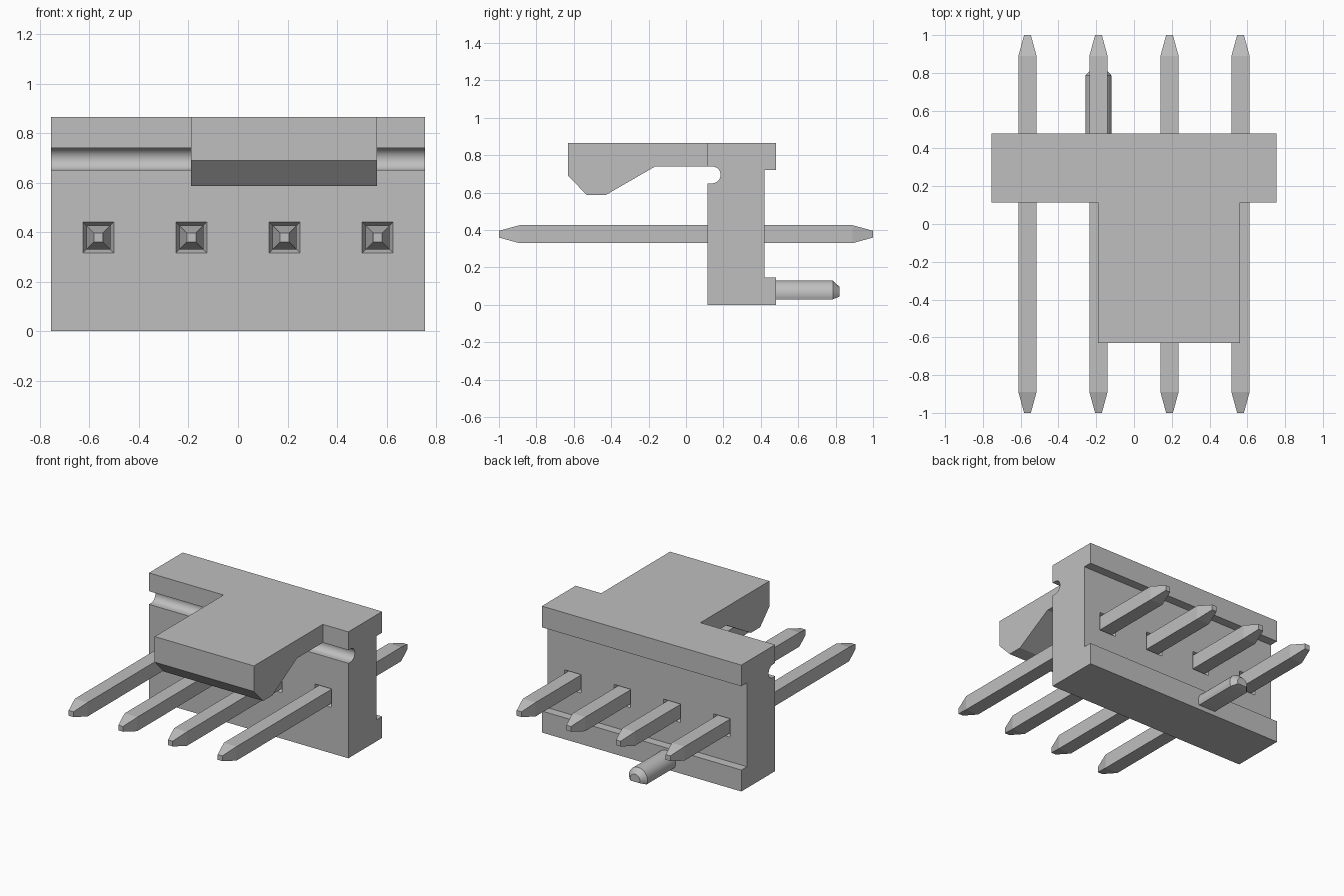
import bpy, bmesh, math

cube = bpy.data.objects.get("Cube")
if cube:
    bpy.data.objects.remove(cube, do_unlink=True)

grey = bpy.data.materials.new("light_grey")
grey.use_nodes = True
colour = (0.52, 0.52, 0.52, 1)
grey.diffuse_color = colour
bsdf = next(n for n in grey.node_tree.nodes if n.type == 'BSDF_PRINCIPLED')
bsdf.inputs["Base Color"].default_value = colour


def loft(name, rings):
    """Closed solid through matching rings of 3D points."""
    bm = bmesh.new()
    loops = [[bm.verts.new(p) for p in ring] for ring in rings]
    n = len(loops[0])
    bm.faces.new(loops[0])
    bm.faces.new(loops[-1])
    for a, b in zip(loops, loops[1:]):
        for i in range(n):
            j = (i + 1) % n
            bm.faces.new((a[i], a[j], b[j], b[i]))
    bmesh.ops.recalc_face_normals(bm, faces=bm.faces)
    mesh = bpy.data.meshes.new(name)
    bm.to_mesh(mesh)
    bm.free()
    mesh.materials.append(grey)
    ob = bpy.data.objects.new(name, mesh)
    bpy.context.collection.objects.link(ob)
    return ob


def prism(name, profile, x0, x1):
    """Extrude a (y, z) profile along x."""
    return loft(name, [[(x, y, z) for y, z in profile] for x in (x0, x1)])


def square(x, y, z, h):
    return [(x - h, y, z - h), (x + h, y, z - h), (x + h, y, z + h), (x - h, y, z + h)]


def activate(ob):
    bpy.ops.object.select_all(action='DESELECT')
    ob.select_set(True)
    bpy.context.view_layer.objects.active = ob


def boolean(target, tool, operation):
    mod = target.modifiers.new("boolean", 'BOOLEAN')
    mod.object, mod.operation, mod.solver = tool, operation, 'EXACT'
    activate(target)
    bpy.ops.object.modifier_apply(modifier=mod.name)
    bpy.data.objects.remove(tool, do_unlink=True)


FRONT, WALL, BACK, TOP = 0.115, 0.42, 0.48, 0.865
PIN_X = (-0.564, -0.188, 0.188, 0.564)
PIN_Z = 0.378

# Housing wall with rear lips and a rounded groove along the front
groove = [(0.14 + 0.045 * math.cos(a), 0.695 + 0.045 * math.sin(a))
          for a in (math.radians(90 - 180 * i / 14) for i in range(15))]
housing = prism("housing",
                [(FRONT, 0), (BACK, 0), (BACK, 0.147), (WALL, 0.147), (WALL, 0.72),
                 (BACK, 0.72), (BACK, TOP), (FRONT, TOP), (FRONT, 0.74)]
                + groove + [(FRONT, 0.65)], -0.755, 0.755)

# Locking tongue with hooked end, merged into the housing
tongue = prism("locking_tongue",
               [(0.14, TOP), (-0.63, TOP), (-0.63, 0.69), (-0.53, 0.587),
                (-0.43, 0.587), (-0.165, 0.74), (0.14, 0.74)], -0.19, 0.562)
boolean(housing, tongue, 'UNION')

# Pins, with a flared opening around each on both faces of the wall
for i, x in enumerate(PIN_X):
    for face, inward in ((FRONT, 1), (WALL, -1)):
        flare = loft("flare_cutter", [square(x, face - inward * 0.02, PIN_Z, 0.063),
                                      square(x, face, PIN_Z, 0.063),
                                      square(x, face + inward * 0.04, PIN_Z, 0.046)])
        boolean(housing, flare, 'DIFFERENCE')
    loft(f"pin_{i + 1}", [square(x, y, PIN_Z, h) for y, h in
                          ((-1, 0.018), (-0.89, 0.048), (0.89, 0.048), (1, 0.018))])

# Locating peg: round with a flat underside and chamfered tip
start = math.asin(-0.03 / 0.07)
angles = [start + (math.pi - 2 * start) * i / 24 for i in range(25)]


def peg_ring(y, r):
    return [(-0.188 + r * math.cos(a), y, max(0.03, 0.06 + r * math.sin(a))) for a in angles]


peg = loft("locating_peg", [peg_ring(0.46, 0.07), peg_ring(0.785, 0.07), peg_ring(0.82, 0.037)])

for ob in (housing, peg):
    activate(ob)
    bpy.ops.object.shade_smooth_by_angle(angle=math.radians(25))
